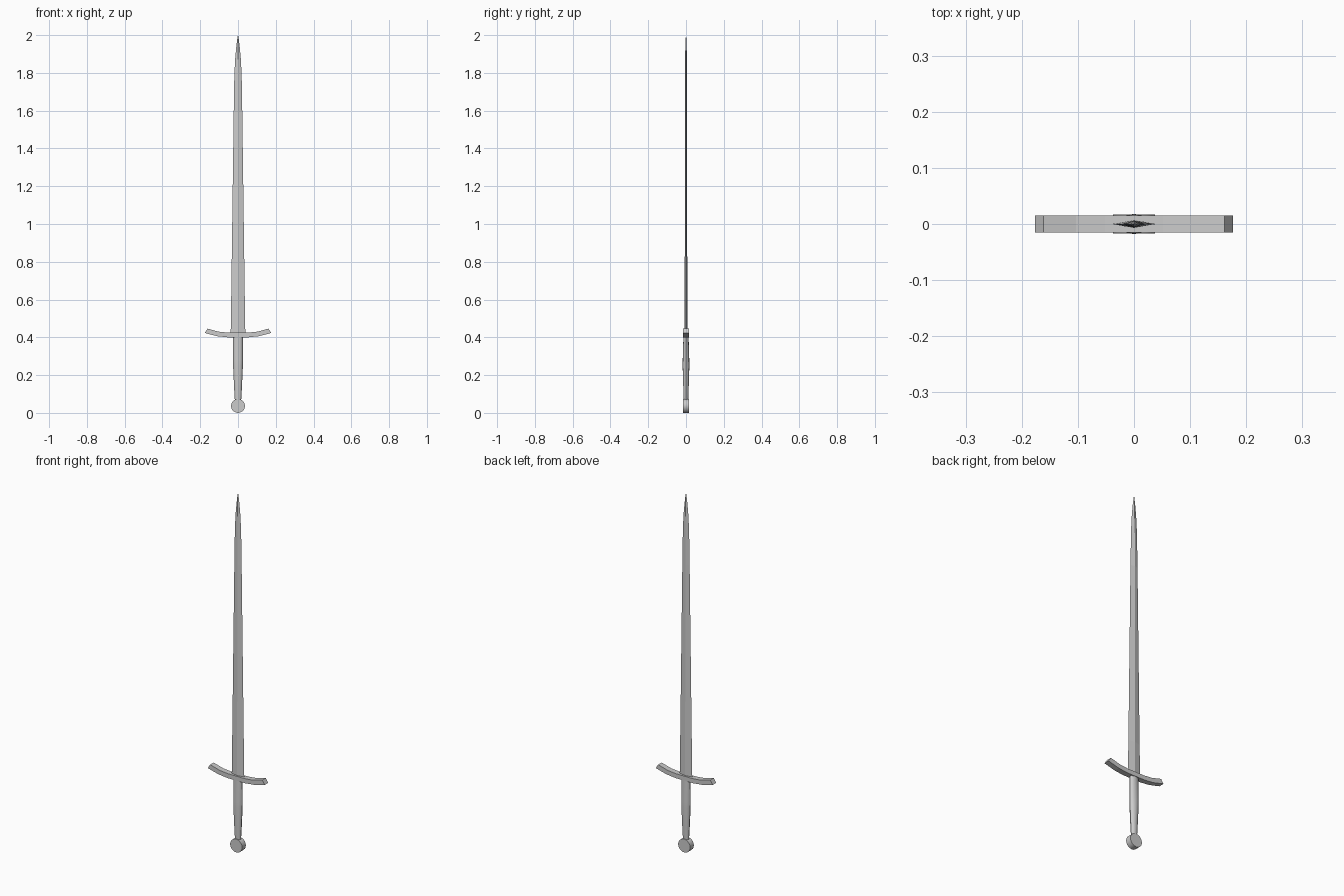
import bpy, bmesh, math

if "Cube" in bpy.data.objects:
    bpy.data.objects.remove(bpy.data.objects["Cube"])


def make_object(name, bm, smooth=False):
    bmesh.ops.recalc_face_normals(bm, faces=bm.faces)
    mesh = bpy.data.meshes.new(name)
    bm.to_mesh(mesh)
    bm.free()
    obj = bpy.data.objects.new(name, mesh)
    bpy.context.collection.objects.link(obj)
    if smooth:
        bpy.ops.object.select_all(action='DESELECT')
        obj.select_set(True)
        bpy.context.view_layer.objects.active = obj
        bpy.ops.object.shade_smooth_by_angle(angle=math.radians(40))
    return obj


def loft(name, rings, smooth=False):
    """Bridge equal-sized rings of points and cap both ends."""
    bm = bmesh.new()
    loops = [[bm.verts.new(p) for p in ring] for ring in rings]
    n = len(loops[0])
    for a, b in zip(loops, loops[1:]):
        for i in range(n):
            j = (i + 1) % n
            bm.faces.new((a[i], a[j], b[j], b[i]))
    bm.faces.new(loops[0])
    bm.faces.new(loops[-1])
    return make_object(name, bm, smooth)


def ellipse(z, rx, ry, n):
    return [(rx * math.cos(2 * math.pi * i / n),
             ry * math.sin(2 * math.pi * i / n), z) for i in range(n)]


# Blade: diamond section tapering to a point (z, half width, half thickness)
blade = [(0.405, 0.039, 0.007), (0.6, 0.036, 0.0068), (1.6, 0.0225, 0.006),
         (1.78, 0.0195, 0.0058), (1.87, 0.0155, 0.005),
         (1.94, 0.009, 0.0035), (1.98, 0.004, 0.002), (2.0, 0.0004, 0.0003)]
loft("blade", [ellipse(z, w, t, 4) for z, w, t in blade])

# Crossguard: square bar along an upward curve (bottom x, z, top x, z)
half = [(0.055, 0.400, 0.052, 0.425), (0.110, 0.406, 0.103, 0.430),
        (0.176, 0.423, 0.161, 0.446)]
stations = [(-a, b, -c, d) for a, b, c, d in reversed(half)] + half
d = 0.0155
loft("crossguard", [[(bx, -d, bz), (tx, -d, tz), (tx, d, tz), (bx, d, bz)]
                    for bx, bz, tx, tz in stations])

# Grip: oval section, fullest in the middle
grip = [(0.06, 0.0165, 0.012), (0.14, 0.021, 0.0145), (0.25, 0.026, 0.018),
        (0.28, 0.0265, 0.0175), (0.41, 0.026, 0.0135)]
loft("grip", [ellipse(z, rx, ry, 12) for z, rx, ry in grip], smooth=True)

# Pommel: disc facing the front
r, n = 0.037, 20
disc = [[(x, y, z + r) for x, z, _ in ellipse(0, r, r, n)]
        for y in (-0.0165, 0.0165)]
loft("pommel", disc, smooth=True)
